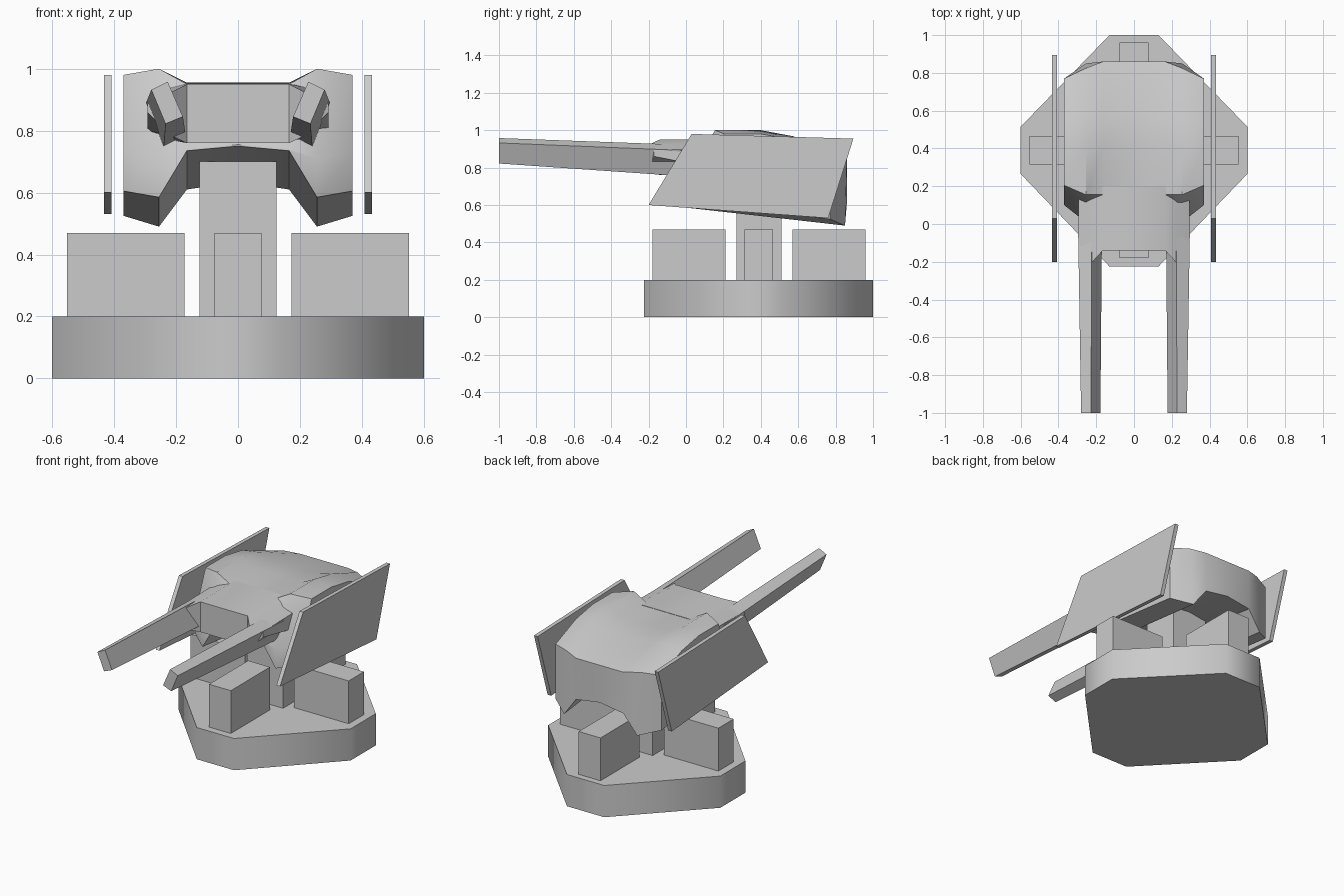
import bpy, bmesh
from math import radians

if "Cube" in bpy.data.objects:
    bpy.data.objects.remove(bpy.data.objects["Cube"])


def loft(name, rings, smooth=0):
    """Skin a series of equal-length closed rings and cap both ends."""
    bm = bmesh.new()
    vs = [[bm.verts.new(p) for p in r] for r in rings]
    n = len(vs[0])
    for a, b in zip(vs, vs[1:]):
        for i in range(n):
            j = (i + 1) % n
            bm.faces.new((a[i], a[j], b[j], b[i]))
    bm.faces.new(vs[0])
    bm.faces.new(vs[-1])
    bmesh.ops.recalc_face_normals(bm, faces=bm.faces)
    me = bpy.data.meshes.new(name)
    bm.to_mesh(me)
    bm.free()
    ob = bpy.data.objects.new(name, me)
    bpy.context.collection.objects.link(ob)
    if smooth:
        bpy.ops.object.select_all(action='DESELECT')
        bpy.context.view_layer.objects.active = ob
        ob.select_set(True)
        bpy.ops.object.shade_smooth_by_angle(angle=radians(smooth))
    return ob


def prism(name, outline, z0, z1, smooth=0):
    return loft(name, [[(x, y, z) for x, y in outline] for z in (z0, z1)], smooth)


def box(name, x, y, hx, hy, z0, z1):
    return prism(name, [(x - hx, y - hy), (x + hx, y - hy),
                        (x + hx, y + hy), (x - hx, y + hy)], z0, z1)


def mirrored(columns):
    """Turn (x, yz-profile) columns for x >= 0 into rings from -x to +x."""
    cols = [(-x, p) for x, p in reversed(columns) if x > 0] + columns
    return [[(x, y, z) for y, z in p] for x, p in cols]


CY = 0.39  # turning axis

# Octagonal base
half = [(0.13, -0.225), (0.6, 0.265), (0.6, 0.515), (0.13, 1.0)]
prism("base", half + [(-x, y) for x, y in reversed(half)], 0, 0.2, 50)

# Central pillar and four braces
box("pillar", 0, CY, 0.125, 0.12, 0.2, 0.7)
for i, (dx, dy) in enumerate([(1, 0), (-1, 0), (0, 1), (0, -1)]):
    box(f"brace_{i + 1}", dx * 0.362, CY + dy * 0.375,
        0.19 if dx else 0.076, 0.195 if dy else 0.076, 0.2, 0.47)

# Turret body: side profiles running from the middle outwards
body = [
    (0, [(0, .75), (0, .755), (.155, .95), (.4, .955), (.57, .945), (.86, .87), (.86, .635)]),
    (.165, [(0, .735), (0, .74), (.155, .95), (.4, .955), (.57, .945), (.86, .87), (.86, .61)]),
    (.255, [(.01, .585), (.01, .71), (.155, 1.0), (.4, 1.0), (.57, .968), (.825, .88), (.85, .49)]),
    (.37, [(.1, .605), (.1, .73), (.205, .98), (.4, .98), (.57, .95), (.77, .87), (.77, .525)]),
]
loft("turret_body", mirrored(body), 35)

# Nose block carrying the barrels
nose = [
    (0, [(-.14, .76), (-.14, .95), (.2, .953), (.2, .76)]),
    (.165, [(-.14, .76), (-.14, .95), (.2, .953), (.2, .76)]),
    (.22, [(-.2, .785), (-.2, .922), (.2, .94), (.2, .77)]),
    (.293, [(-.17, .86), (-.17, .895), (.13, .9), (.13, .80)]),
]
loft("nose", mirrored(nose), 20)

# Tapered barrels and side shields
rear = [(.169, .786), (.225, .92), (.297, .89), (.24, .75)]
tip = [(.178, .845), (.227, .958), (.28, .932), (.234, .822)]
shield = [(-.2, .6), (.03, .98), (.895, .955), (.76, .53)]
for s, side in ((-1, "left"), (1, "right")):
    loft(f"barrel_{side}", [[(s * x, y, z) for x, z in sec]
                            for y, sec in ((.04, rear), (-1, tip))])
    loft(f"shield_{side}", [[(s * x, y, z) for y, z in shield]
                            for x in (.408, .433)])
